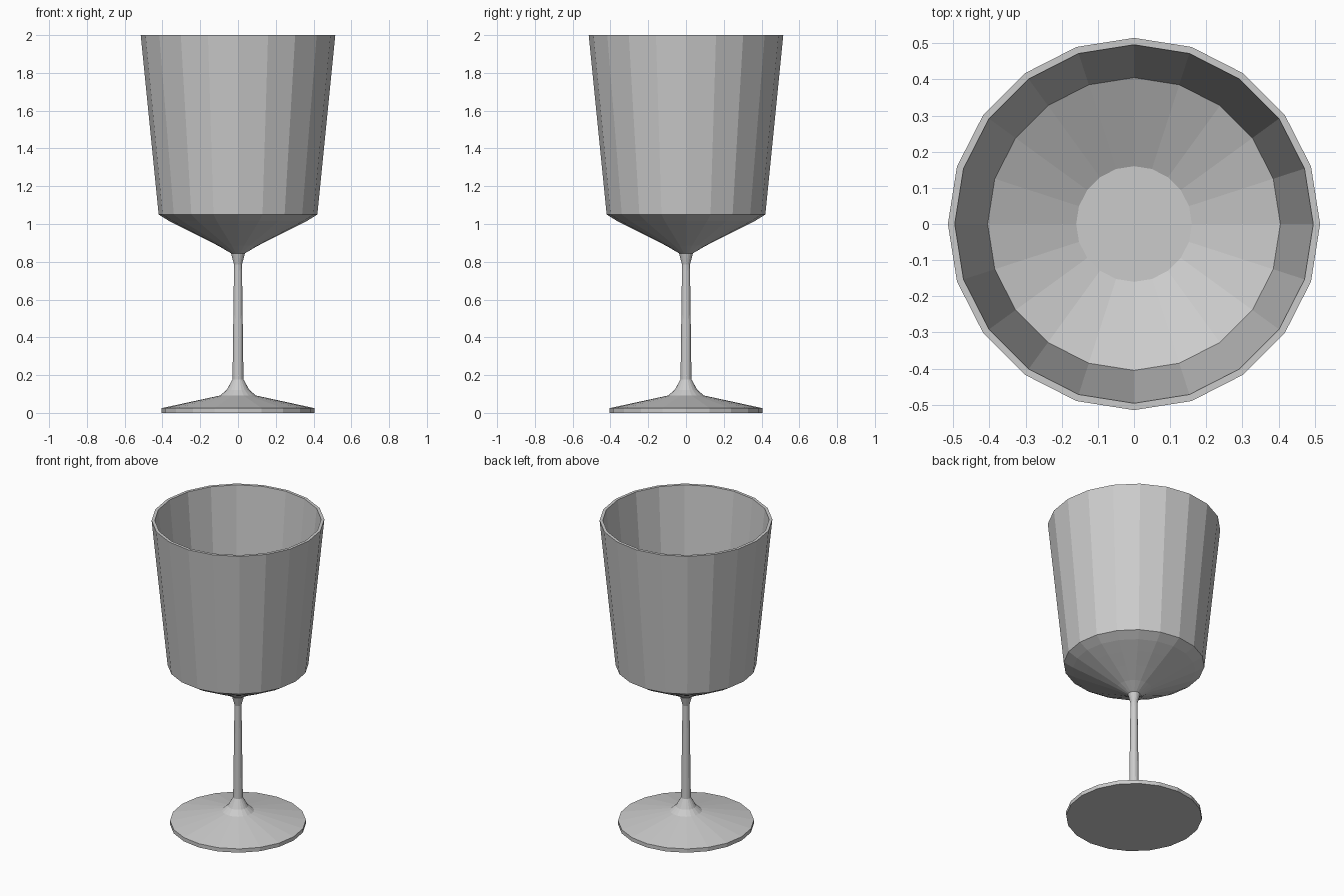
import bpy, bmesh
from math import cos, sin, tau

if "Cube" in bpy.data.objects:
    bpy.data.objects.remove(bpy.data.objects["Cube"])

SIDES = 20


def lathe(name, profile):
    """Revolve (radius, height) points around z, capping both ends."""
    bm = bmesh.new()
    rings = [[bm.verts.new((r * cos(tau * i / SIDES), r * sin(tau * i / SIDES), z))
              for i in range(SIDES)] for r, z in profile]
    for low, high in zip(rings, rings[1:]):
        for i in range(SIDES):
            j = (i + 1) % SIDES
            bm.faces.new((low[i], low[j], high[j], high[i]))
    bm.faces.new(rings[0][::-1])
    bm.faces.new(rings[-1])
    bmesh.ops.recalc_face_normals(bm, faces=bm.faces)
    mesh = bpy.data.meshes.new(name)
    bm.to_mesh(mesh)
    bm.free()
    obj = bpy.data.objects.new(name, mesh)
    bpy.context.collection.objects.link(obj)
    return obj


# Foot disc rising to the stem
foot = [(0.405, 0.0), (0.405, 0.025), (0.095, 0.092), (0.06, 0.122)]
# Slim tapering stem with a flared top
stem = [(0.029, 0.178), (0.021, 0.785), (0.037, 0.845)]
# Bowl outside, up to the rim
bowl_outside = [(0.105, 0.885), (0.2, 0.933), (0.29, 0.978), (0.365, 1.016),
                (0.42, 1.05), (0.515, 2.0)]
# Bowl inside, down to the flat floor
bowl_inside = [(0.496, 2.0), (0.405, 1.06), (0.16, 0.938)]

lathe("wine_glass", foot + stem + bowl_outside + bowl_inside)
